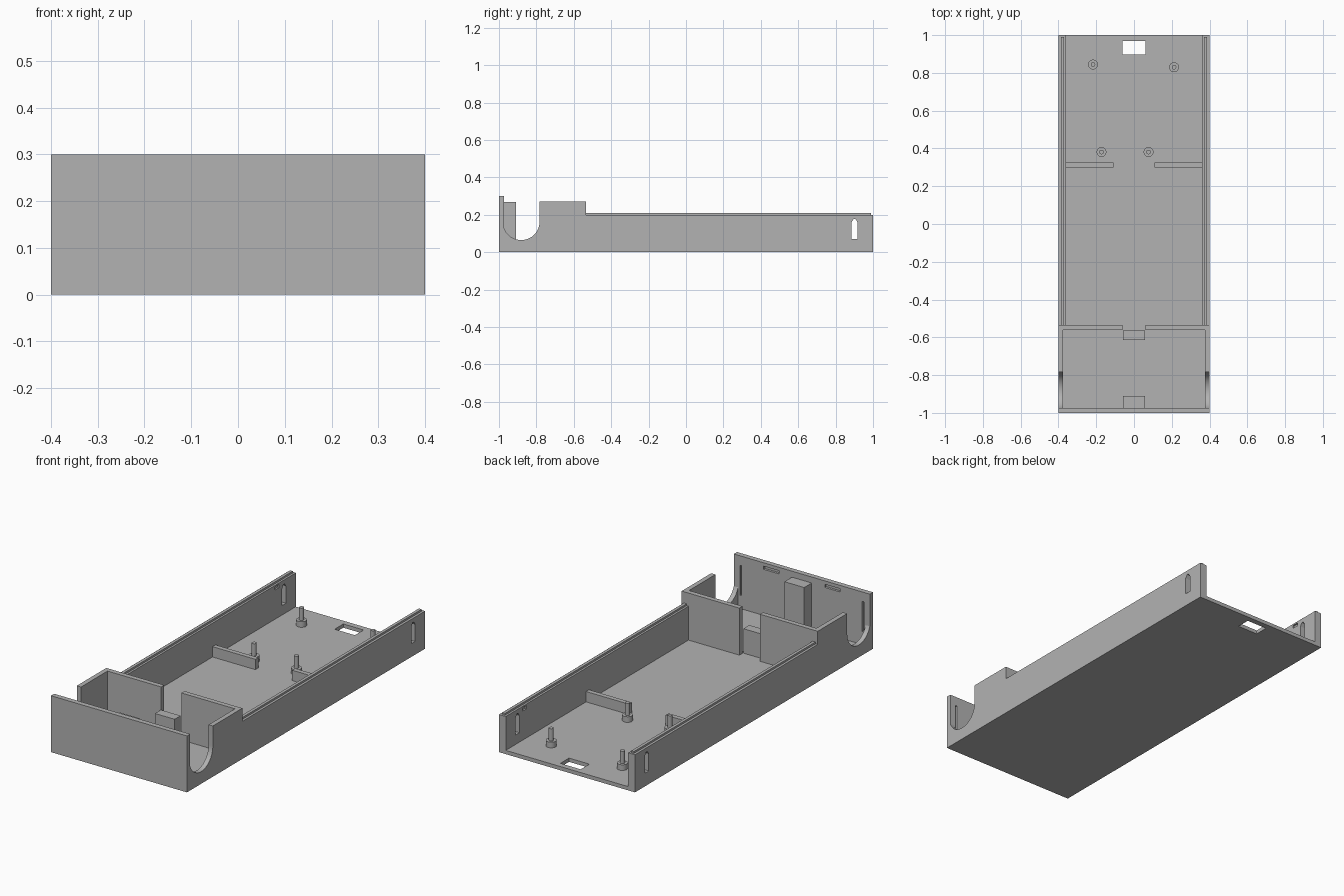
import bpy, bmesh, math
from mathutils import Vector

cube = bpy.data.objects.get("Cube")
if cube:
    bpy.data.objects.remove(cube, do_unlink=True)

grey = bpy.data.materials.new("plain grey")
grey.use_nodes = True
colour = (0.45, 0.45, 0.45, 1)
grey.diffuse_color = colour
grey.node_tree.nodes["Principled BSDF"].inputs["Base Color"].default_value = colour


def finish(name, bm):
    bmesh.ops.recalc_face_normals(bm, faces=bm.faces)
    mesh = bpy.data.meshes.new(name)
    bm.to_mesh(mesh)
    bm.free()
    mesh.materials.append(grey)
    obj = bpy.data.objects.new(name, mesh)
    bpy.context.collection.objects.link(obj)
    return obj


def box(name, x, y, z):
    """Box from its (min, max) range on each axis."""
    bm = bmesh.new()
    bmesh.ops.create_cube(bm, size=1)
    for v in bm.verts:
        v.co = [sum(r) / 2 + c * abs(r[1] - r[0]) for c, r in zip(v.co, (x, y, z))]
    return finish(name, bm)


def side_profile(name, points, x):
    """Outline in (y, z) extruded across an x range."""
    bm = bmesh.new()
    face = bm.faces.new([bm.verts.new((x[0], y, z)) for y, z in points])
    out = bmesh.ops.extrude_face_region(bm, geom=[face])
    moved = [g for g in out["geom"] if isinstance(g, bmesh.types.BMVert)]
    bmesh.ops.translate(bm, verts=moved, vec=Vector((x[1] - x[0], 0, 0)))
    return finish(name, bm)


def cylinder(name, x, y, z0, z1, radius):
    bm = bmesh.new()
    bmesh.ops.create_cone(bm, cap_ends=True, segments=32, radius1=radius,
                          radius2=radius, depth=z1 - z0)
    bmesh.ops.translate(bm, verts=bm.verts, vec=Vector((x, y, (z0 + z1) / 2)))
    obj = finish(name, bm)
    smooth(obj)
    return obj


def activate(obj):
    bpy.ops.object.select_all(action="DESELECT")
    obj.select_set(True)
    bpy.context.view_layer.objects.active = obj


def smooth(obj):
    activate(obj)
    bpy.ops.object.shade_smooth_by_angle(angle=math.radians(30))


def cut(obj, cutter):
    mod = obj.modifiers.new("cut", "BOOLEAN")
    mod.operation = "DIFFERENCE"
    mod.solver = "EXACT"
    mod.object = cutter
    activate(obj)
    bpy.ops.object.modifier_apply(modifier=mod.name)
    bpy.data.objects.remove(cutter, do_unlink=True)


def mirrored(side, a, b):
    return tuple(sorted((side * a, side * b)))


FLOOR = 0.02
SPLIT = -0.535   # where the tall front bay meets the long tray
FRONT = -0.973   # inner face of the front wall

# Floor with cable opening
floor = box("floor", (-0.4, 0.4), (-1, 1), (0, FLOOR))
cut(floor, box("opening_cutter", (-0.06, 0.06), (0.897, 0.97), (-0.1, 0.1)))

# Front wall with shallow recesses on its inner face
front_wall = box("front_wall", (-0.4, 0.4), (-1, FRONT), (FLOOR, 0.3))
for side in (-1, 1):
    cut(front_wall, box("latch_cutter", mirrored(side, 0.135, 0.225),
                        (FRONT - 0.012, FRONT + 0.02), (0.265, 0.282)))
    cut(front_wall, box("groove_cutter", mirrored(side, 0.355, 0.365),
                        (FRONT - 0.012, FRONT + 0.02), (0.09, 0.25)))

# Front bay side outline with the U-shaped opening
radius, centre_y, centre_z = 0.098, -0.881, 0.163
stop = math.acos((FRONT - centre_y) / radius)
arc = [(centre_y + radius * math.cos(stop * i / 32),
        centre_z - radius * math.sin(stop * i / 32)) for i in range(33)]
bay_outline = [(FRONT, FLOOR), (SPLIT, FLOOR), (SPLIT, 0.27), (arc[0][0], 0.27)] + arc

# Pointed slot outline near the rear end
slot_outline = [(0.885, 0.07), (0.917, 0.07), (0.917, 0.16),
                (0.906, 0.178), (0.896, 0.178), (0.885, 0.16)]

for side, label in ((1, "left"), (-1, "right")):
    bay = side_profile(label + "_bay_wall", bay_outline, mirrored(side, 0.375, 0.4))
    smooth(bay)

    # Long tray wall, its slot and its latch recess
    wall = box(label + "_tray_wall", mirrored(side, 0.36, 0.4), (SPLIT, 1), (FLOOR, 0.2))
    cut(wall, side_profile("slot_cutter", slot_outline, mirrored(side, 0.3, 0.5)))
    cut(wall, box("notch_cutter", mirrored(side, 0.35, 0.369), (0.825, 0.86), (0.175, 0.192)))

    # Tongue along the top of the tray wall
    box(label + "_tongue", mirrored(side, 0.371, 0.387), (SPLIT, 0.99), (0.2, 0.21))

    # Partition half, leaving a gap in the middle
    box(label + "_partition", mirrored(side, 0.06, 0.375), (-0.561, SPLIT), (FLOOR, 0.27))

    # Low rib across the tray
    box(label + "_rib", mirrored(side, 0.108, 0.36), (0.3, 0.325), (FLOOR, 0.075))

# Support blocks in the front bay
box("tall_block", (-0.058, 0.058), (FRONT, -0.91), (FLOOR, 0.268))
box("short_block", (-0.058, 0.058), (-0.615, -0.565), (FLOOR, 0.15))

# Board posts: wide base with a thin pin
for i, (x, y) in enumerate([(-0.217, 0.844), (0.212, 0.83), (-0.172, 0.381), (0.077, 0.381)]):
    cylinder(f"post_base_{i + 1}", x, y, FLOOR, 0.05, 0.026)
    cylinder(f"post_pin_{i + 1}", x, y, 0.05, 0.115, 0.012)
